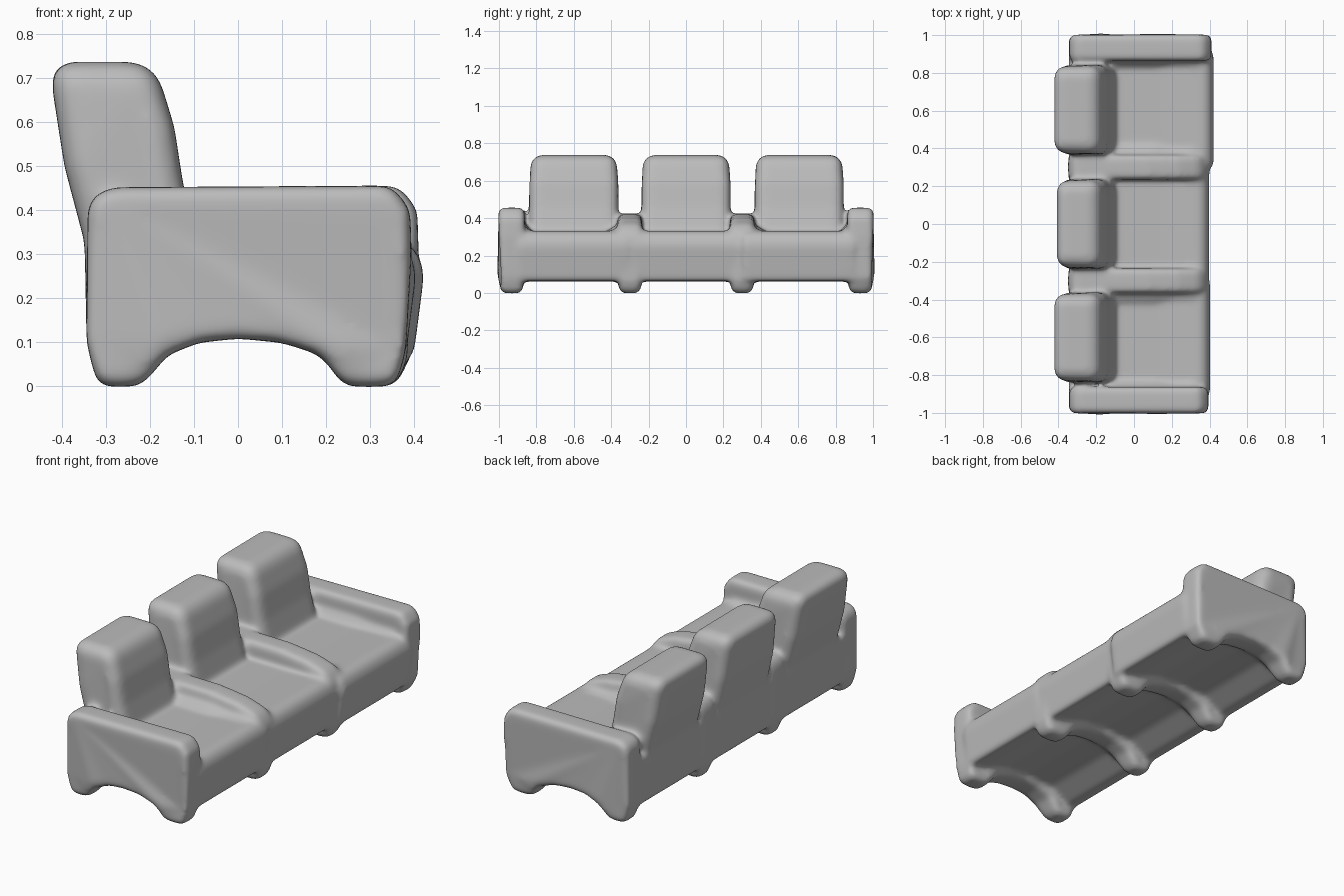
import bpy, bmesh
from mathutils import Vector

cube = bpy.data.objects.get("Cube")
if cube:
    bpy.data.objects.remove(cube, do_unlink=True)

fabric = bpy.data.materials.new("grey fabric")
fabric.use_nodes = True
GREY = (0.5, 0.5, 0.5, 1)
fabric.diffuse_color = GREY
fabric.node_tree.nodes["Principled BSDF"].inputs["Base Color"].default_value = GREY

# Arched underside shared by the arms and dividers, from back foot to front foot
ARCH = [(-0.32, -0.002), (-0.22, -0.002), (-0.16, 0.07), (-0.09, 0.098), (0, 0.108),
        (0.1, 0.098), (0.19, 0.07), (0.24, -0.002), (0.36, -0.002)]
parts = []


def slab(profile, y0, y1, bevel, shape=None):
    """Extrude a side profile across the sofa's width and soften its edges."""
    bm = bmesh.new()
    face = bm.faces.new([bm.verts.new((x, y0, z)) for x, z in profile])
    new = bmesh.ops.extrude_face_region(bm, geom=[face])["geom"]
    for v in new:
        if isinstance(v, bmesh.types.BMVert):
            v.co.y = y1
    if shape:
        for v in bm.verts:
            v.co = shape(v.co, (y0 + y1) / 2)
    bmesh.ops.recalc_face_normals(bm, faces=bm.faces)
    mesh = bpy.data.meshes.new("part")
    bm.to_mesh(mesh)
    bm.free()
    ob = bpy.data.objects.new("part", mesh)
    bpy.context.collection.objects.link(ob)
    if bevel:
        mod = ob.modifiers.new("Soft edges", 'BEVEL')
        mod.width, mod.segments = bevel, 3
        mod.limit_method, mod.angle_limit = 'ANGLE', 0.6
    parts.append(ob)


def narrow_feet(co, mid):
    s = 0.82 if co.z < 0.05 else 1
    return Vector((co.x, mid + (co.y - mid) * s, co.z))


def taper_top(co, mid):
    s = 0.965 if co.z > 0.65 else 1.02
    return Vector((co.x, mid + (co.y - mid) * s, co.z))


def ramp(high_y, low_y, high, front):
    """Sloping padding that runs from a raised side down into a seat."""
    def slope(co, mid):
        near_low = abs(co.y - low_y) < 0.001
        return Vector((co.x, co.y, 0.31 if near_low and co.z > 0.31 else co.z))
    profile = [(-0.25, 0.2), (front, 0.2), (front, 0.3), (front - 0.06, high - 0.03),
               (0.1, high), (-0.25, high)]
    slab(profile, high_y, low_y, 0, slope)


# Arms, with padding on their inner sides
for side, front in ((-1, 0.392), (1, 0.408)):
    arm = ARCH + [(front - 0.01, 0.08), (front + 0.003, 0.3), (front, 0.4), (front - 0.04, 0.456),
                  (-0.3, 0.452), (-0.342, 0.42), (-0.345, 0.1)]
    slab(arm, *sorted((side * 0.862, side * 1.003)), 0.035, narrow_feet)
    ramp(side * 0.9, side * 0.81, 0.42, front - 0.01)

# Dividers between the seats, each sloping gently towards the outer seat
divider = ARCH + [(0.385, 0.06), (0.395, 0.3), (0.35, 0.365), (0.24, 0.4),
                  (0.08, 0.42), (-0.32, 0.425), (-0.35, 0.38), (-0.345, 0.1)]
for side in (-1, 1):
    slab(divider, side * 0.3 - 0.066, side * 0.3 + 0.066, 0.03, narrow_feet)
    ramp(side * 0.3, side * 0.46, 0.405, 0.38)

# Seats and back cushions
for y, half, front, lean in ((-0.6, 0.235, 0.4, 0), (0, 0.235, 0.395, 0.015),
                             (0.605, 0.235, 0.418, 0)):
    seat = [(-0.34, 0.058), (-0.27, 0.062), (-0.15, 0.115), (0, 0.135), (0.15, 0.12),
            (0.29, 0.075), (front - 0.02, 0.058), (front + 0.005, 0.25),
            (front - 0.005, 0.3), (front - 0.04, 0.332), (0.15, 0.327), (-0.345, 0.33)]
    slab(seat, y - half - 0.07, y + half + 0.07, 0.02)
    back = [(-0.34, 0.1), (-0.12, 0.18), (-0.095, 0.34), (-0.125, 0.46), (-0.145, 0.59),
            (-0.19, 0.737), (-0.432 + lean, 0.738), (-0.395 + lean / 2, 0.5), (-0.35, 0.33)]
    slab(back, y - half, y + half, 0.055, taper_top)

# Merge the parts into one upholstered skin
graph = bpy.context.evaluated_depsgraph_get()
bm = bmesh.new()
for ob in parts:
    bm.from_mesh(ob.evaluated_get(graph).to_mesh())
for ob in parts:
    bpy.data.objects.remove(ob, do_unlink=True)
mesh = bpy.data.meshes.new("sofa")
bm.to_mesh(mesh)
bm.free()
mesh.materials.append(fabric)
for p in mesh.polygons:
    p.use_smooth = True
sofa = bpy.data.objects.new("sofa", mesh)
bpy.context.collection.objects.link(sofa)
skin = sofa.modifiers.new("Skin", 'REMESH')
skin.mode, skin.voxel_size, skin.use_smooth_shade = 'VOXEL', 0.011, True
soft = sofa.modifiers.new("Soften", 'SMOOTH')
soft.factor, soft.iterations = 0.5, 20
